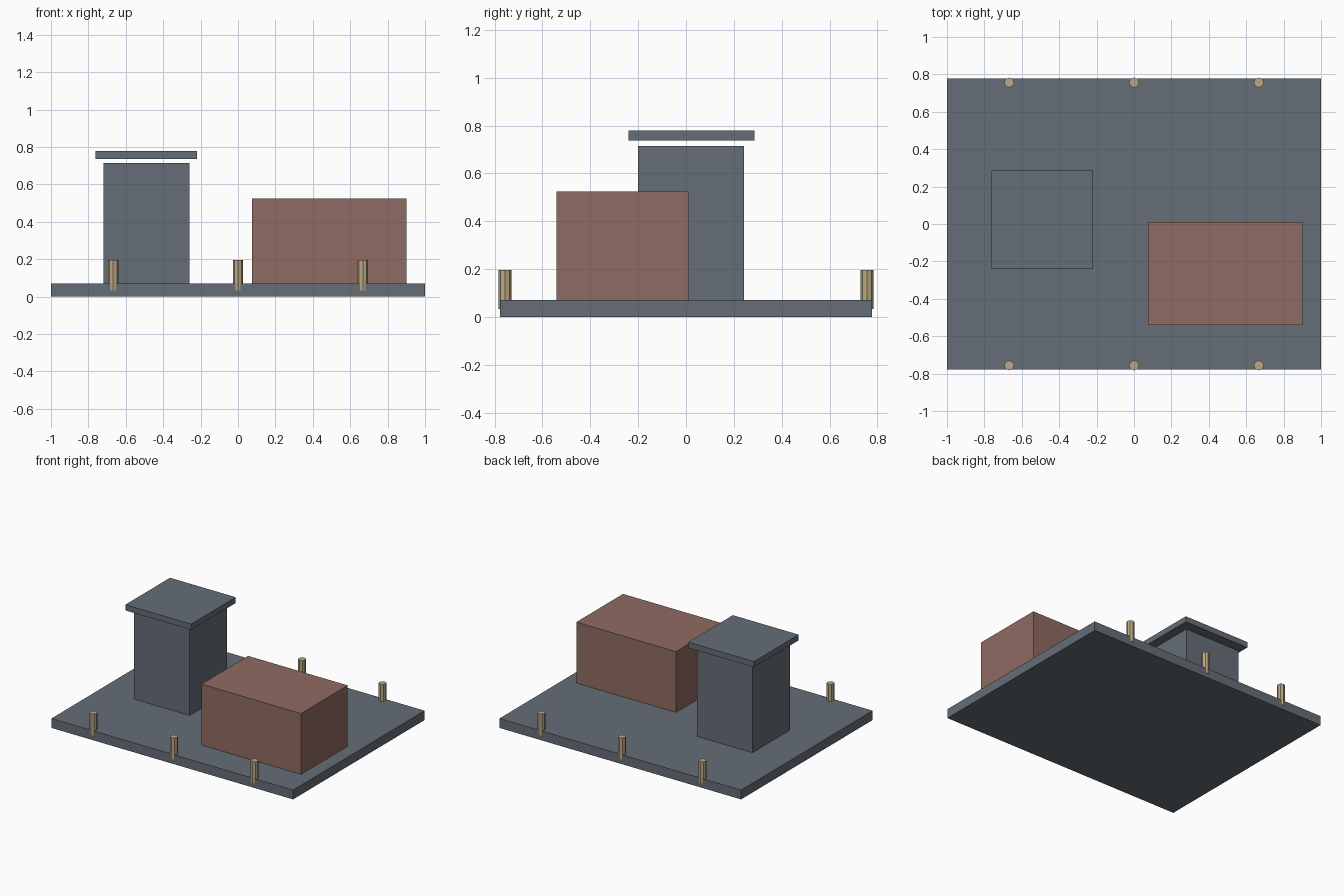
import bpy

old = bpy.data.objects.get("Cube")
if old:
    bpy.data.objects.remove(old, do_unlink=True)


def material(name, rgb):
    mat = bpy.data.materials.new(name)
    mat.use_nodes = True
    mat.diffuse_color = (*rgb, 1)
    mat.node_tree.nodes["Principled BSDF"].inputs["Base Color"].default_value = (*rgb, 1)
    return mat


slate = material("slate grey", (0.13, 0.155, 0.18))
brick = material("dull brick red", (0.28, 0.145, 0.125))
tan = material("tan wood", (0.50, 0.39, 0.23))


def box(name, mat, x, y, z):
    """Box spanning the given (low, high) ranges."""
    spans = (x, y, z)
    bpy.ops.mesh.primitive_cube_add(size=1, location=[(a + b) / 2 for a, b in spans])
    obj = bpy.context.object
    obj.name = name
    obj.scale = [b - a for a, b in spans]
    bpy.ops.object.transform_apply(location=False, rotation=False, scale=True)
    obj.data.materials.append(mat)


# Ground slab
SLAB_TOP = 0.07
box("base_slab", slate, (-1, 1), (-0.777, 0.777), (0, SLAB_TOP))

# Tower with a flat roof floating just above it
box("tower", slate, (-0.72, -0.26), (-0.2, 0.243), (SLAB_TOP, 0.715))
box("tower_roof", slate, (-0.763, -0.219), (-0.241, 0.286), (0.737, 0.78))

# Low block
box("brick_block", brick, (0.076, 0.9), (-0.541, 0.011), (SLAB_TOP, 0.525))

# Posts along the front and back edges, sunk into the slab
for side, y in (("front", -0.756), ("back", 0.756)):
    for place, x in (("right", -0.667), ("middle", 0), ("left", 0.667)):
        bpy.ops.mesh.primitive_cylinder_add(
            vertices=8, radius=0.027, depth=0.162, location=(x, y, 0.115))
        post = bpy.context.object
        post.name = f"{side}_{place}_post"
        post.data.materials.append(tan)
